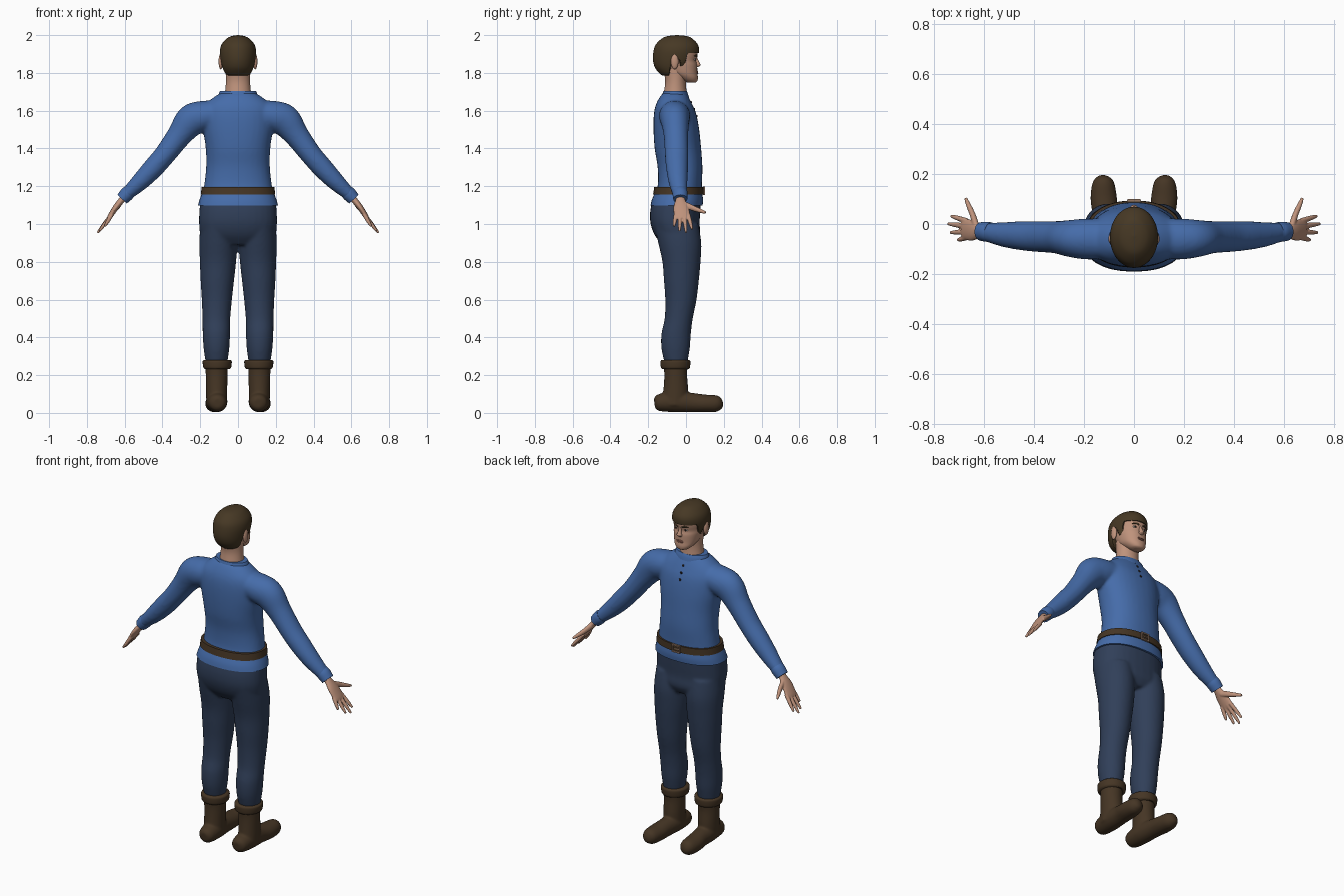
import bpy, bmesh, math
from mathutils import Vector

if "Cube" in bpy.data.objects:
    bpy.data.objects.remove(bpy.data.objects["Cube"])

X, Y, Z = Vector((1, 0, 0)), Vector((0, 1, 0)), Vector((0, 0, 1))


def material(name, *rgb):
    m = bpy.data.materials.new(name)
    m.use_nodes = True
    m.diffuse_color = (*rgb, 1)
    bsdf = m.node_tree.nodes["Principled BSDF"]
    bsdf.inputs["Base Color"].default_value = (*rgb, 1)
    bsdf.inputs["Roughness"].default_value = 0.8
    return m


BLUE = material("shirt blue", .06, .15, .40)
NAVY = material("trouser navy", .03, .05, .10)
BROWN = material("leather brown", .06, .036, .018)
HAIR = material("hair brown", .062, .04, .018)
SKIN = material("skin", .52, .29, .20)
LIP = material("lip", .36, .15, .11)
WHITE = material("eye white", .7, .66, .6)
DARK = material("dark brown", .015, .01, .008)
BUCKLE = material("buckle bronze", .30, .19, .13)


def smooth_path(rows, steps):
    """Catmull-Rom interpolation through position and radius rows."""
    out = []
    for i in range(len(rows) - 1):
        quad = [rows[max(0, min(len(rows) - 1, i + k))] for k in (-1, 0, 1, 2)]
        for j in range(steps):
            t = j / steps
            out.append([b + t / 2 * (c - a + t * (2 * a - 5 * b + 4 * c - d + t * (3 * (b - c) + d - a)))
                        for a, b, c, d in zip(*quad)])
    return out + [list(rows[-1])]


def loft(bm, rows, steps=5, n=32, power=2, ref=Y, flat=False, side=1):
    """Skin elliptical rings (x, y, z, radius a, radius b) along a path."""
    rows = smooth_path(rows, steps)
    rings = []
    for i, (x, y, z, a, b) in enumerate(rows):
        before, after = rows[max(0, i - 1)], rows[min(len(rows) - 1, i + 1)]
        t = Z if flat else (Vector(after[:3]) - Vector(before[:3])).normalized()
        u = ref.cross(t).normalized()
        v = t.cross(u)
        ring = []
        for k in range(n):
            c, s = math.cos(math.tau * k / n), math.sin(math.tau * k / n)
            c, s = (math.copysign(abs(q) ** (2 / power), q) for q in (c, s))
            p = Vector((x, y, z)) + u * c * max(a, .001) + v * s * max(b, .001)
            ring.append(bm.verts.new((p.x * side, p.y, p.z)))
        rings.append(ring)
    for r, q in zip(rings, rings[1:]):
        for k in range(n):
            bm.faces.new((r[k - 1], r[k], q[k], q[k - 1]))
    bm.faces.new(rings[0])
    bm.faces.new(rings[-1])


def finish(name, bm, mat, voxel=0, relax=6):
    """Turn a bmesh into a smooth object, optionally fused into one skin."""
    bmesh.ops.recalc_face_normals(bm, faces=bm.faces)
    mesh = bpy.data.meshes.new(name)
    bm.to_mesh(mesh)
    bm.free()
    ob = bpy.data.objects.new(name, mesh)
    bpy.context.collection.objects.link(ob)
    mesh.materials.append(mat)
    bpy.ops.object.select_all(action='DESELECT')
    ob.select_set(True)
    bpy.context.view_layer.objects.active = ob
    bpy.ops.object.shade_smooth_by_angle(angle=math.radians(45))
    if voxel:
        fuse = ob.modifiers.new("fuse", 'REMESH')
        fuse.mode, fuse.voxel_size, fuse.use_smooth_shade = 'VOXEL', voxel, True
        soft = ob.modifiers.new("soften", 'SMOOTH')
        soft.factor, soft.iterations = .5, relax
    return ob


def lofted(name, mat, rows, voxel=0, **options):
    bm = bmesh.new()
    loft(bm, rows, **options)
    return finish(name, bm, mat, voxel)


def stack(rows, x=0):
    """Level rings from (z, back y, front y, half width)."""
    return [(x, (b + f) / 2, z, w, (f - b) / 2) for z, b, f, w in rows]


def blob(name, mat, centre, size):
    bm = bmesh.new()
    bmesh.ops.create_uvsphere(bm, u_segments=20, v_segments=12, radius=1)
    bmesh.ops.scale(bm, vec=size, verts=bm.verts)
    bmesh.ops.translate(bm, vec=centre, verts=bm.verts)
    return finish(name, bm, mat)


def front_of(ob, x, z):
    """Point on the front surface of an object."""
    dg = bpy.context.evaluated_depsgraph_get()
    return ob.evaluated_get(dg).ray_cast((x, 1, z), -Y)[1]


SIDES = ((1, "left"), (-1, "right"))

# Shirt: torso and both sleeves fused
torso = stack([(1.14, -.17, .085, .19), (1.2, -.15, .084, .18), (1.3, -.15, .087, .169), (1.4, -.166, .08, .171),
               (1.5, -.172, .07, .185), (1.58, -.17, .055, .19), (1.63, -.16, .035, .175),
               (1.67, -.14, .015, .13), (1.695, -.12, 0, .09)])
sleeve = [(.1, -.06, 1.585, .07, .08), (.19, -.06, 1.57, .082, .082), (.25, -.058, 1.545, .085, .075),
          (.31, -.053, 1.47, .066, .065), (.385, -.05, 1.37, .057, .062), (.45, -.047, 1.295, .055, .058),
          (.52, -.042, 1.222, .047, .05), (.605, -.03, 1.143, .031, .035)]
bm = bmesh.new()
loft(bm, torso, power=2.2, flat=True)
for s, _ in SIDES:
    loft(bm, sleeve, side=s)
shirt = finish("shirt", bm, BLUE, .009, 8)
lofted("shirt_hem", BLUE, stack([(1.098, -.188, .088, .212), (1.13, -.18, .09, .203), (1.17, -.162, .085, .188)]),
       flat=True, power=2.2, n=48)
lofted("collar", BLUE, stack([(1.67, -.13, .016, .104), (1.69, -.124, .01, .101), (1.705, -.119, .003, .095)]),
       flat=True, n=48)
for i in range(3):
    blob(f"button_{i + 1}", DARK, front_of(shirt, 0, 1.645 - .037 * i), (.007, .004, .007))

# Belt and its open buckle
lofted("belt", BROWN, stack([(1.157, -.174, .094, .197), (1.196, -.168, .093, .192)]),
       flat=True, power=2.2, n=48, steps=1)
bm = bmesh.new()
for centre, size in (((0, 0, .019), (.052, .01, .008)), ((0, 0, -.019), (.052, .01, .008)),
                     ((.023, 0, 0), (.008, .01, .04)), ((-.023, 0, 0), (.008, .01, .04)),
                     ((-.008, 0, 0), (.03, .008, .006))):
    new = bmesh.ops.create_cube(bm, size=1)["verts"]
    bmesh.ops.scale(bm, vec=size, verts=new)
    bmesh.ops.translate(bm, vec=Vector(centre) + Vector((0, .095, 1.176)), verts=new)
finish("belt_buckle", bm, BUCKLE)

# Trousers: hips and legs fused
hips = stack([(1.12, -.18, .078, .2), (1.06, -.19, .075, .205), (1, -.187, .072, .206), (.94, -.165, .075, .195),
              (.89, -.125, .05, .14)])
leg = [row for z, b, f, inner, outer in (
    (1, -.17, .066, .005, .2), (.9, -.147, .081, .004, .205), (.8, -.125, .077, .01, .202),
    (.7, -.117, .068, .021, .198), (.6, -.11, .056, .032, .192), (.5, -.113, .036, .041, .188),
    (.42, -.13, .026, .042, .187), (.34, -.13, .02, .046, .182), (.26, -.112, .006, .058, .17))
    for row in stack([(z, b, f, (outer - inner) / 2)], (inner + outer) / 2)]
bm = bmesh.new()
loft(bm, hips, power=2.3, flat=True)
for s, _ in SIDES:
    loft(bm, leg, flat=True, side=s)
finish("trousers", bm, NAVY, .009, 5)

# Boots and their turned cuffs
shaft = stack([(.04, -.13, .01, .055), (.12, -.12, .012, .056), (.2, -.115, .006, .058), (.26, -.12, .01, .06)], .113)
foot = [(.108, -.167, .052, .02, .024), (.108, -.145, .054, .045, .044), (.111, -.06, .06, .055, .056),
        (.115, .03, .055, .05, .051), (.121, .1, .05, .053, .047), (.123, .16, .049, .045, .044),
        (.124, .185, .047, .03, .03), (.124, .196, .047, .01, .012)]
for s, label in SIDES:
    bm = bmesh.new()
    loft(bm, shaft, flat=True, side=s)
    loft(bm, foot, ref=Z, side=s)
    finish(label + "_boot", bm, BROWN, .006, 6)
    lofted(label + "_boot_cuff", BROWN, stack([(.232, -.126, .014, .066), (.242, -.133, .021, .074),
           (.272, -.135, .023, .077), (.281, -.128, .016, .07)], .11), flat=True, side=s)

# Hands: palm, four fingers and thumb fused
palm = [(.59, -.03, 1.16, .018, .022), (.615, -.03, 1.128, .017, .025), (.645, -.027, 1.09, .016, .04),
        (.675, -.021, 1.045, .013, .042), (.688, -.02, 1.028, .008, .037)]
tips = ((.732, .032, .972), (.744, .001, .954), (.734, -.034, .963), (.705, -.064, .988))
for s, label in SIDES:
    bm = bmesh.new()
    loft(bm, palm, side=s)
    for i, (x, y, z) in enumerate(tips):
        base = Vector((.668, .012 - .022 * i, 1.05))
        mid = base.lerp(Vector((x, y, z)), .6)
        loft(bm, [(*base, .011, .011), (*mid, .01, .01), (x, y, z, .006, .006)], n=12, side=s)
    loft(bm, [(.63, -.015, 1.105, .014, .018), (.645, .035, 1.085, .012, .015),
              (.662, .075, 1.07, .01, .011), (.674, .104, 1.06, .006, .007)], n=12, ref=Z, side=s)
    finish(label + "_hand", bm, SKIN, .0035, 3)
    lofted(label + "_cuff", BLUE, [(.575, -.033, 1.171, .036, .039), (.59, -.031, 1.157, .038, .04),
           (.613, -.03, 1.132, .034, .037)], side=s)

# Neck and head
lofted("neck", SKIN, stack([(1.66, -.125, .01, .075), (1.71, -.115, .002, .067), (1.76, -.11, 0, .064),
                            (1.82, -.12, .01, .066)]), flat=True)
head = lofted("head", SKIN, stack([(1.75, .005, .052, .022), (1.757, -.012, .06, .038), (1.775, -.045, .063, .055),
              (1.8, -.085, .06, .068), (1.84, -.115, .059, .077), (1.865, -.13, .054, .08),
              (1.895, -.14, .06, .083), (1.93, -.14, .058, .083), (1.97, -.11, .03, .06)]), flat=True, n=48, power=2.15)
lofted("nose", SKIN, [(0, .05, 1.893, .006, .006), (0, .055, 1.87, .008, .009), (0, .061, 1.85, .012, .013),
                      (0, .062, 1.84, .016, .014), (0, .054, 1.83, .012, .008)], flat=True, n=20)
for z, h in ((1.806, .004), (1.799, .005)):
    blob("lip", LIP, front_of(head, 0, z) - Y * .003, (.021, .008, h))
for s, label in SIDES:
    spot = front_of(head, s * .032, 1.872)
    blob(label + "_eye", WHITE, spot - Y * .003, (.013, .006, .006))
    blob(label + "_iris", DARK, spot + Y * .001, (.006, .004, .0055))
    brow = [front_of(head, x * s, z) for x, z in ((.012, 1.887), (.03, 1.893), (.05, 1.888))]
    lofted(label + "_eyebrow", HAIR, [(*p, r, r) for p, r in zip(brow, (.004, .005, .002))], n=10, ref=Z)
    blob(label + "_ear", SKIN, (s * .091, -.06, 1.86), (.012, .02, .041))

# Hair: a full cap whose lower edge is trimmed to fringe, sideburn, ear and nape
def hairline(y):
    steps = ((-.088, 1.785), (-.076, 1.87), (-.04, 1.885), (-.03, 1.835), (-.005, 1.845), (.008, 1.905), (1, 1.915))
    for (y0, z0), (y1, z1) in zip(steps, steps[1:]):
        if y0 <= y < y1:
            return z0 + (z1 - z0) * (y - y0) / (y1 - y0)
    return steps[0][1]


bm = bmesh.new()
loft(bm, stack([(1.785, -.125, -.03, .05), (1.8, -.143, 0, .07), (1.83, -.165, .03, .084), (1.87, -.175, .058, .093),
                (1.915, -.172, .069, .096), (1.95, -.16, .063, .087), (1.98, -.13, .035, .062),
                (1.994, -.1, .008, .036), (2, -.05, -.045, .004)]), steps=8, n=96, flat=True)
for v in bm.verts:
    v.co.z = max(v.co.z, hairline(v.co.y))
finish("hair", bm, HAIR)
